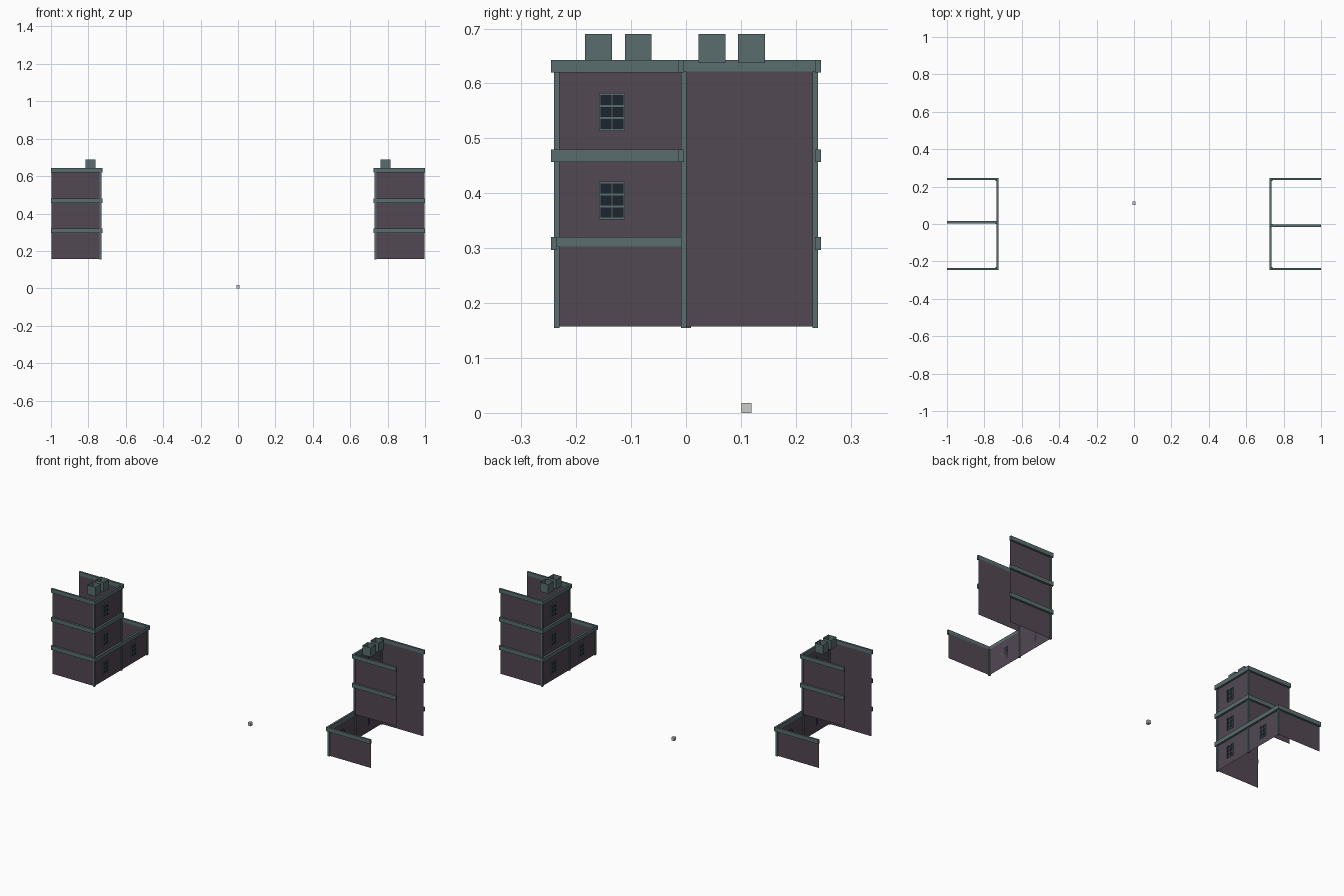
import bpy, bmesh

if "Cube" in bpy.data.objects:
    bpy.data.objects.remove(bpy.data.objects["Cube"])


def material(name, rgb):
    m = bpy.data.materials.new(name)
    m.diffuse_color = (*rgb, 1)
    m.use_nodes = True
    m.node_tree.nodes["Principled BSDF"].inputs["Base Color"].default_value = m.diffuse_color
    return m


WALL = material("wall_plum", (0.085, 0.065, 0.085))
TRIM = material("trim_teal", (0.10, 0.155, 0.155))
GLASS = material("glass_dark", (0.012, 0.018, 0.028))


def finish(bm, name, mat):
    me = bpy.data.meshes.new(name)
    bm.to_mesh(me)
    bm.free()
    ob = bpy.data.objects.new(name, me)
    bpy.context.collection.objects.link(ob)
    if mat:
        me.materials.append(mat)
    return ob


def boxes(name, items, mat, s=1, open_ends=False):
    """Boxes given as (x0, x1, y0, y1, z0, z1); s=-1 turns them half round z."""
    bm = bmesh.new()
    for x0, x1, y0, y1, z0, z1 in items:
        new = bmesh.ops.create_cube(bm, size=1)["verts"]
        for v in new:
            v.co = (s * ((x0 + x1) / 2 + v.co.x * (x1 - x0)),
                    s * ((y0 + y1) / 2 + v.co.y * (y1 - y0)),
                    (z0 + z1) / 2 + v.co.z * (z1 - z0))
    if open_ends:
        bm.normal_update()
        bmesh.ops.delete(bm, geom=[f for f in bm.faces if abs(f.normal.z) > 0.9],
                         context='FACES')
    return finish(bm, name, mat)


def walls(name, items, s):
    """Single-sheet upright walls from (xa, ya) to (xb, yb), z0 to z1."""
    bm = bmesh.new()
    for xa, ya, xb, yb, z0, z1 in items:
        bm.faces.new([bm.verts.new((s * x, s * y, z)) for x, y, z in
                      ((xa, ya, z0), (xb, yb, z0), (xb, yb, z1), (xa, ya, z1))])
    return finish(bm, name, WALL)


XI, XO = -0.735, -0.998        # inner face and open end
YF, YM, YB = -0.235, 0.004, 0.235
Z0, ZL, ZT = 0.157, 0.303, 0.622
P = 0.011                      # band projection
BANDS = ((0.297, 0.32), (0.457, 0.48), (0.62, 0.643))


def window(name, y, z, s):
    w, h, b = 0.0235, 0.0345, 0.0018
    boxes(name + "_glass", [(XI, XI + 0.001, y - w, y + w, z - h, z + h)], GLASS, s)
    bars = [(XI, XI + 0.004, y + k * (w - b) - b, y + k * (w - b) + b, z - h, z + h)
            for k in (-1, 0, 1)]
    bars += [(XI, XI + 0.0035, y - w, y + w, z + k * (h - b) - b, z + k * (h - b) + b)
             for k in (-1, -1 / 3, 1 / 3, 1)]
    boxes(name + "_frame", bars, TRIM, s)


def building(tag, s, chimney_ys):
    # wall sheets: tall block, then low block
    walls(tag + "_tall_walls", [
        (XO, YF, XI, YF, Z0, ZT),
        (XI, YF, XI, YM, Z0, ZT),
        (XI, YM, XO, YM, ZL, ZT)], s)
    walls(tag + "_low_walls", [
        (XI, YM, XI, YB, Z0, ZL),
        (XI, YB, XO, YB, Z0, ZL)], s)

    # projecting bands, one set per storey
    for i, (a, b) in enumerate(BANDS):
        end = YB if i == 0 else YM
        boxes(f"{tag}_band_{i + 1}", [
            (-1.0, XI + P, YF - P, YF, a, b),
            (XI, XI + P, YF, end, a, b),
            (-1.0, XI + P, end, end + P, a, b)], TRIM, s)

    # corner strips
    q = 0.005
    boxes(tag + "_corner_strips", [
        (XI - q, XI + q, YF - q, YF + q, Z0 - 0.002, ZT),
        (XI - q, XI + q, YM - q, YM + q, Z0 - 0.002, ZT),
        (XI - q, XI + q, YB - q, YB + q, Z0 - 0.002, ZL)], TRIM, s)

    # windows: three on the tall block, one on the low block
    for i, z in enumerate((0.228, 0.387, 0.548)):
        window(f"{tag}_tall_window_{i + 1}", -0.135, z, s)
    window(tag + "_low_window", 0.115, 0.228, s)

    # open chimney stacks
    boxes(tag + "_chimneys", [(-0.815, -0.763, y - 0.0245, y + 0.0245, 0.637, 0.69)
                              for y in chimney_ys], TRIM, s, open_ends=True)


building("left_building", 1, (-0.159, -0.087))
building("right_building", -1, (-0.119, -0.047))

# small loose block on the ground
boxes("ground_block", [(-0.009, 0.009, 0.101, 0.119, 0, 0.018)], None)
